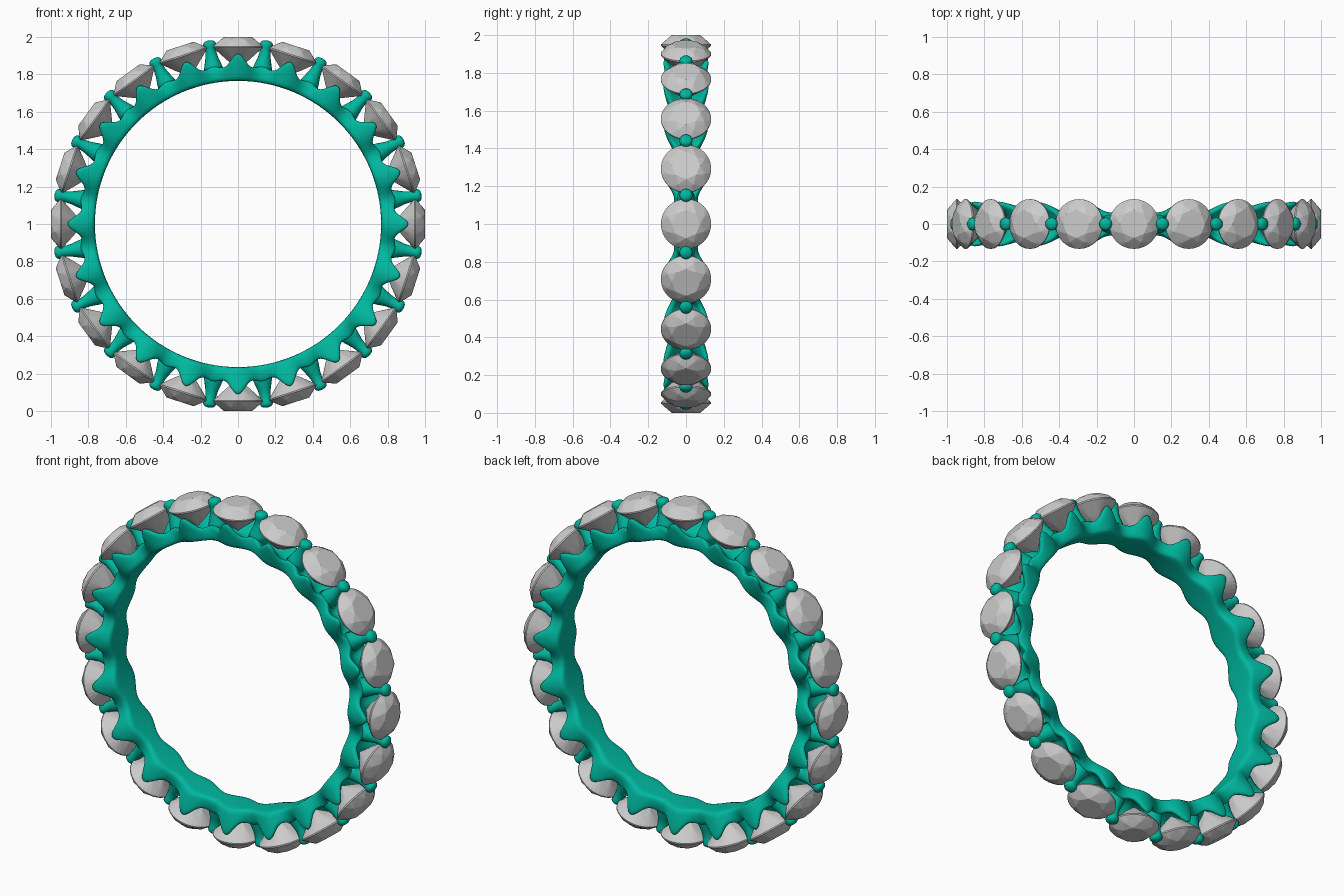
import bpy, bmesh, math
from math import sin, cos, pi, tau

if "Cube" in bpy.data.objects:
    bpy.data.objects.remove(bpy.data.objects["Cube"])

STONES = 20
STEP = tau / STONES

green = bpy.data.materials.new("green_metal")
green.diffuse_color = (0.0, 0.48, 0.35, 1)
green.use_nodes = True
green.node_tree.nodes["Principled BSDF"].inputs["Base Color"].default_value = green.diffuse_color


def add_object(name, mesh, angle=0.0, radius=0.0):
    """Place a mesh with its local z pointing outward from the ring centre."""
    ob = bpy.data.objects.new(name, mesh)
    ob.location = (radius * sin(angle), 0, 1 + radius * cos(angle))
    ob.rotation_euler = (0, angle, 0)
    bpy.context.collection.objects.link(ob)
    return ob


def ring_points(bm, n, r, z, offset=0.0):
    for i in range(n):
        a = tau * (i + offset) / n
        bm.verts.new((r * cos(a), r * sin(a), z))


def loft(name, rows, close_rows):
    """Skin a list of equal-length closed loops."""
    bm = bmesh.new()
    vs = [[bm.verts.new(p) for p in row] for row in rows]
    n, m = len(vs), len(vs[0])
    for i in range(n if close_rows else n - 1):
        for j in range(m):
            bm.faces.new((vs[i][j], vs[i][(j + 1) % m],
                          vs[(i + 1) % n][(j + 1) % m], vs[(i + 1) % n][j]))
    if not close_rows:
        bm.faces.new(vs[0])
        bm.faces.new(vs[-1])
    bmesh.ops.recalc_face_normals(bm, faces=bm.faces)
    for f in bm.faces:
        f.smooth = True
    me = bpy.data.meshes.new(name)
    bm.to_mesh(me)
    bm.free()
    me.materials.append(green)
    return me


# Scalloped band: wide with pointed side claws at stones, waisted between them
def section(theta):
    s = (1 + cos(STONES * theta)) / 2          # 1 under a stone, 0 in a gap
    w_in = 0.055 + 0.035 * s
    w_out = 0.055 + 0.068 * s
    top = 0.835 + 0.08 * s ** 3 + 0.02 * (1 - s) ** 4
    floor = 0.80 + 0.10 * (1 - s) ** 4
    wall = 0.026
    half = [(w_in * 0.55, 0.765), (w_in, 0.766), (w_in + 0.008, 0.785),
            ((w_in + w_out) / 2 + 0.006, (0.785 + top) / 2),
            (w_out, top - 0.012), (w_out - 0.008, top),
            (w_out - wall, top - 0.006),
            ((w_out - wall) * 0.6, (top + floor) / 2 - 0.01)]
    loop = [(0, 0.765)] + half + [(0, floor)] + [(-y, r) for y, r in reversed(half)]
    return [(r * sin(theta), y, r * cos(theta)) for y, r in loop]


COUNT = STONES * 18
band = add_object("band", loft("band", [section(tau * i / COUNT) for i in range(COUNT)], True))
band.location.z = 1
band.modifiers.new("smooth", 'SUBSURF').levels = 1
band.modifiers["smooth"].render_levels = 1

# Shared prong with a rounded bead tip, repeated in every gap
profile = [(0.82, 0.056), (0.86, 0.046), (0.90, 0.034), (0.935, 0.029), (0.955, 0.032),
           (0.97, 0.035), (0.982, 0.032), (0.990, 0.022), (0.993, 0.008)]
prong_mesh = loft("prong", [[(r * cos(tau * k / 16), r * sin(tau * k / 16), z - 0.9)
                             for k in range(16)] for z, r in profile], False)

# Round brilliant-cut stone, the convex hull of its facet corners
bm = bmesh.new()
ring_points(bm, 8, 0.075, 0.053)               # table
ring_points(bm, 8, 0.106, 0.034, 0.5)          # crown kites
ring_points(bm, 32, 0.133, 0.003)              # girdle
ring_points(bm, 32, 0.133, -0.004)
ring_points(bm, 8, 0.062, -0.072, 0.5)         # pavilion
bm.verts.new((0, 0, -0.118))                   # culet
bmesh.ops.convex_hull(bm, input=bm.verts)
bmesh.ops.dissolve_limit(bm, angle_limit=0.02, verts=bm.verts, edges=bm.edges)
bmesh.ops.recalc_face_normals(bm, faces=bm.faces)
stone_mesh = bpy.data.meshes.new("stone")
bm.to_mesh(stone_mesh)
bm.free()

for i in range(STONES):
    add_object(f"stone_{i + 1}", stone_mesh, i * STEP, 0.947)
    add_object(f"prong_{i + 1}", prong_mesh, (i + 0.5) * STEP, 0.9)
